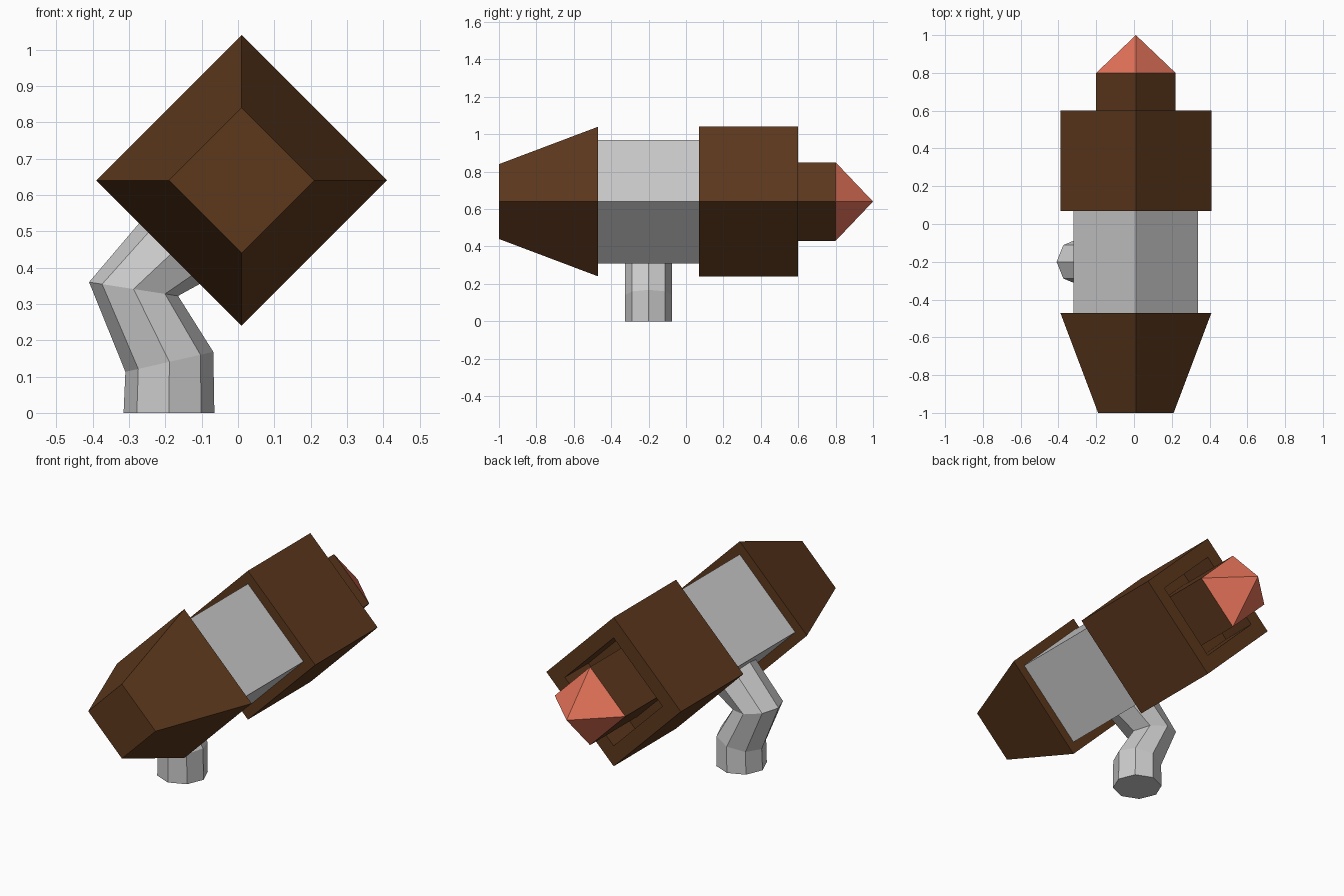
import bpy, bmesh
from math import cos, sin, tau
from mathutils import Vector

if "Cube" in bpy.data.objects:
    bpy.data.objects.remove(bpy.data.objects["Cube"])


def material(name, rgb):
    m = bpy.data.materials.new(name)
    m.diffuse_color = (*rgb, 1)
    m.use_nodes = True
    m.node_tree.nodes["Principled BSDF"].inputs["Base Color"].default_value = m.diffuse_color
    return m


def loft(name, rings, mat=None):
    """Skin a list of equal-sized point rings; cap both ends."""
    bm = bmesh.new()
    loops = [[bm.verts.new(p) for p in ring] for ring in rings]
    for a, b in zip(loops, loops[1:]):
        n = len(a)
        for i in range(n):
            j = (i + 1) % n
            bm.faces.new((a[i], a[j], b[j], b[i]))
    bm.faces.new(loops[0][::-1])
    bm.faces.new(loops[-1])
    bmesh.ops.remove_doubles(bm, verts=bm.verts, dist=1e-5)
    bmesh.ops.recalc_face_normals(bm, faces=bm.faces)
    me = bpy.data.meshes.new(name)
    bm.to_mesh(me)
    bm.free()
    ob = bpy.data.objects.new(name, me)
    bpy.context.collection.objects.link(ob)
    if mat:
        me.materials.append(mat)
    return ob


AXIS_X, AXIS_Z = 0.01, 0.64


def diamond(y, r):
    return [(AXIS_X + r * cos(tau * k / 4), y, AXIS_Z + r * sin(tau * k / 4))
            for k in range(4)]


def diamond_body(name, profile, mat=None):
    return loft(name, [diamond(y, r) for y, r in profile], mat)


brown = material("brown", (0.11, 0.04, 0.012))
red = material("red", (0.78, 0.17, 0.1))

# Tapered front housing
diamond_body("front_housing", [(-1, 0.2), (-0.47, 0.4)], brown)
# Narrower grey core
diamond_body("core", [(-0.47, 0.33), (0.07, 0.33)])
# Rear housing with recessed end and projecting rod
diamond_body("rear_housing", [(0.07, 0.4), (0.6, 0.4), (0.6, 0.29),
                              (0.4, 0.29), (0.4, 0.21), (0.8, 0.21)], brown)
# Pointed tip
bm = bmesh.new()
base = [bm.verts.new(p) for p in diamond(0.8, 0.21)]
apex = bm.verts.new((AXIS_X, 1.0, AXIS_Z))
bm.faces.new(base)
for i in range(4):
    bm.faces.new((base[i], base[(i + 1) % 4], apex))
bmesh.ops.recalc_face_normals(bm, faces=bm.faces)
mesh = bpy.data.meshes.new("tip")
bm.to_mesh(mesh)
bm.free()
mesh.materials.append(red)
bpy.context.collection.objects.link(bpy.data.objects.new("tip", mesh))

# Bent octagonal stand: left and right ends of each ring in the xz plane
ends = [((-0.315, 0), (-0.065, 0)), ((-0.31, 0.113), (-0.068, 0.168)),
        ((-0.41, 0.36), (-0.165, 0.322)), ((-0.24, 0.56), (-0.06, 0.38))]
rings = []
for (x0, z0), (x1, z1) in ends:
    left, right = Vector((x0, -0.2, z0)), Vector((x1, -0.2, z1))
    mid, half = (left + right) / 2, (right - left) / 2
    rings.append([mid + half * cos(tau * k / 8)
                  + Vector((0, 0.125 * sin(tau * k / 8), 0)) for k in range(8)])
loft("stand", rings)
